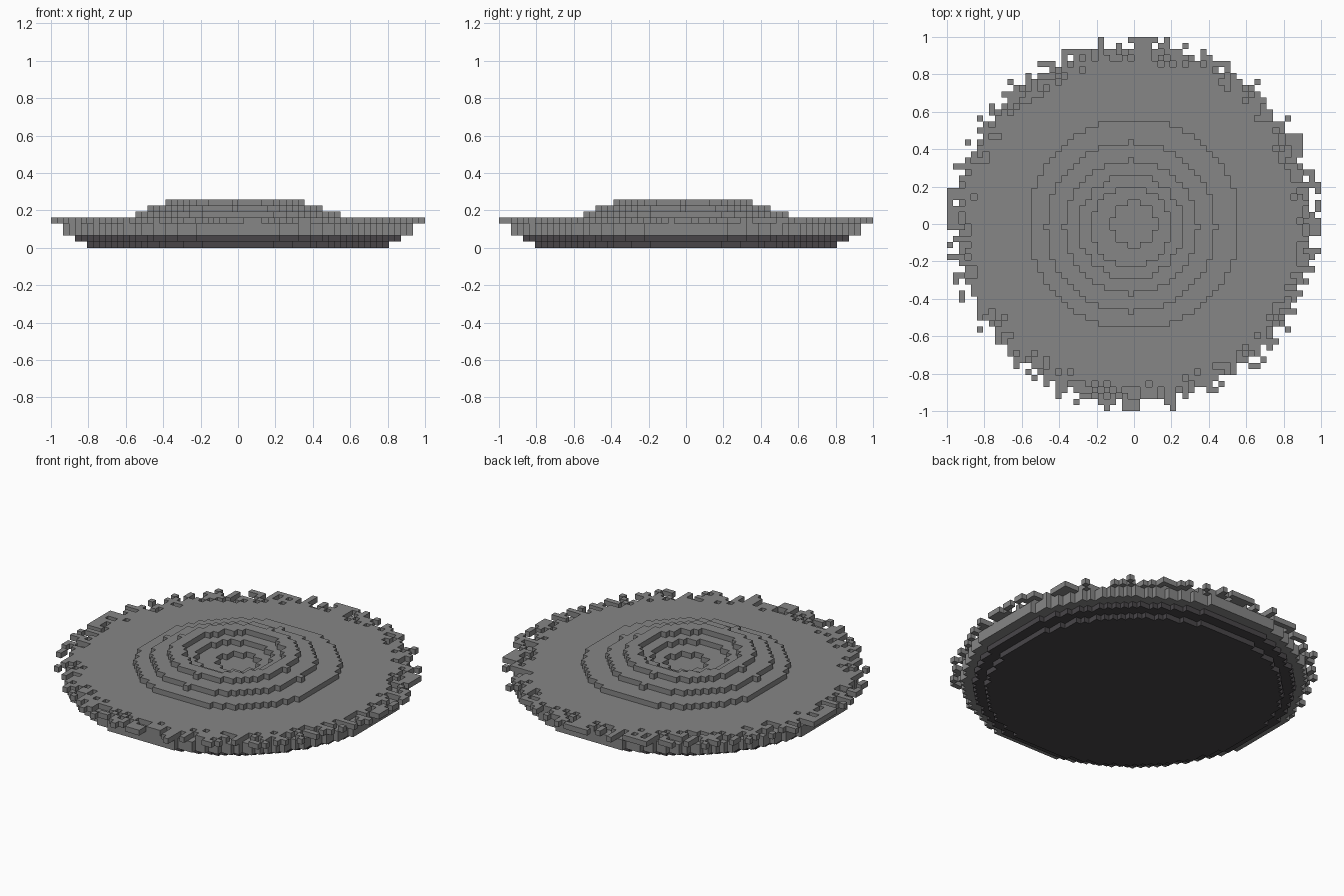
import bpy, bmesh, math, random

random.seed(7)
old = bpy.data.objects.get("Cube")
if old:
    bpy.data.objects.remove(old, do_unlink=True)

N = 62                 # blocks across
S = 2 / N              # block size
HALF = N // 2


def material(name, colour):
    m = bpy.data.materials.new(name)
    m.use_nodes = True
    rgba = (*colour, 1)
    m.diffuse_color = rgba
    m.node_tree.nodes["Principled BSDF"].inputs["Base Color"].default_value = rgba
    return m


stone = material("grey stone", (0.24, 0.24, 0.24))
dark = material("dark stone", (0.065, 0.06, 0.066))


def disc(layer, outer, inner=0, shift=0):
    """Cells of one block layer between two radii, in block units."""
    cells = set()
    for i in range(-HALF, HALF):
        for j in range(-HALF, HALF):
            r = math.hypot(i + 0.5 - shift, j + 0.5 - shift)
            if inner < r <= outer:
                cells.add((i, j, layer))
    return cells


# Ragged top layer: solid in the middle, thinning out towards the rim
def ragged_plate(layer):
    cells = set()
    for i, j, k in sorted(disc(layer, 31.2)):
        r = math.hypot(i + 0.5, j + 0.5)
        chance = 1 if r < 26.5 else 0.88 - 0.15 * (r - 26.5)
        if random.random() < chance:
            cells.add((i, j, k))
    # Clumps that reach the full width on each side
    for a in (-6, 0, 1, 2, 5):
        for b in (HALF - 1, HALF - 2):
            cells |= {(a, b, layer), (-a, -b - 1, layer),
                      (b, -a, layer), (-b - 1, a, layer)}
    return cells


parts = {
    "base_bottom": (disc(0, 25.3), dark),
    "base_upper": (disc(1, 27.3), dark),
    "rock_body": (disc(2, 29.3) | disc(3, 29.3), stone),
    "ragged_plate": (ragged_plate(4), stone),
    "crater_low_ring": (disc(5, 17.4, 3.8), stone),
    "crater_middle_ring": (disc(6, 14, 6.6, -0.5), stone),
    "crater_top_ring": (disc(7, 11, 8.6, -0.5), stone),
}
filled = set().union(*(cells for cells, _ in parts.values()))


def face_corners(cell, axis, side):
    """Corners of one block face, wound to face outwards."""
    u, v = (axis + 1) % 3, (axis + 2) % 3
    loop = [(0, 0), (1, 0), (1, 1), (0, 1)]
    for a, b in (loop if side else loop[::-1]):
        p = list(cell)
        p[axis] += side
        p[u] += a
        p[v] += b
        yield tuple(p)


# Only the exposed block faces are made
def build(name, cells, mat):
    bm = bmesh.new()
    verts = {}
    for cell in sorted(cells):
        for axis in range(3):
            for side in (0, 1):
                near = list(cell)
                near[axis] += 2 * side - 1
                if tuple(near) in filled:
                    continue
                corners = []
                for p in face_corners(cell, axis, side):
                    if p not in verts:
                        verts[p] = bm.verts.new([c * S for c in p])
                    corners.append(verts[p])
                bm.faces.new(corners)
    mesh = bpy.data.meshes.new(name)
    bm.to_mesh(mesh)
    bm.free()
    mesh.materials.append(mat)
    bpy.context.collection.objects.link(bpy.data.objects.new(name, mesh))


for part, (block_cells, mat) in parts.items():
    build(part, block_cells, mat)
